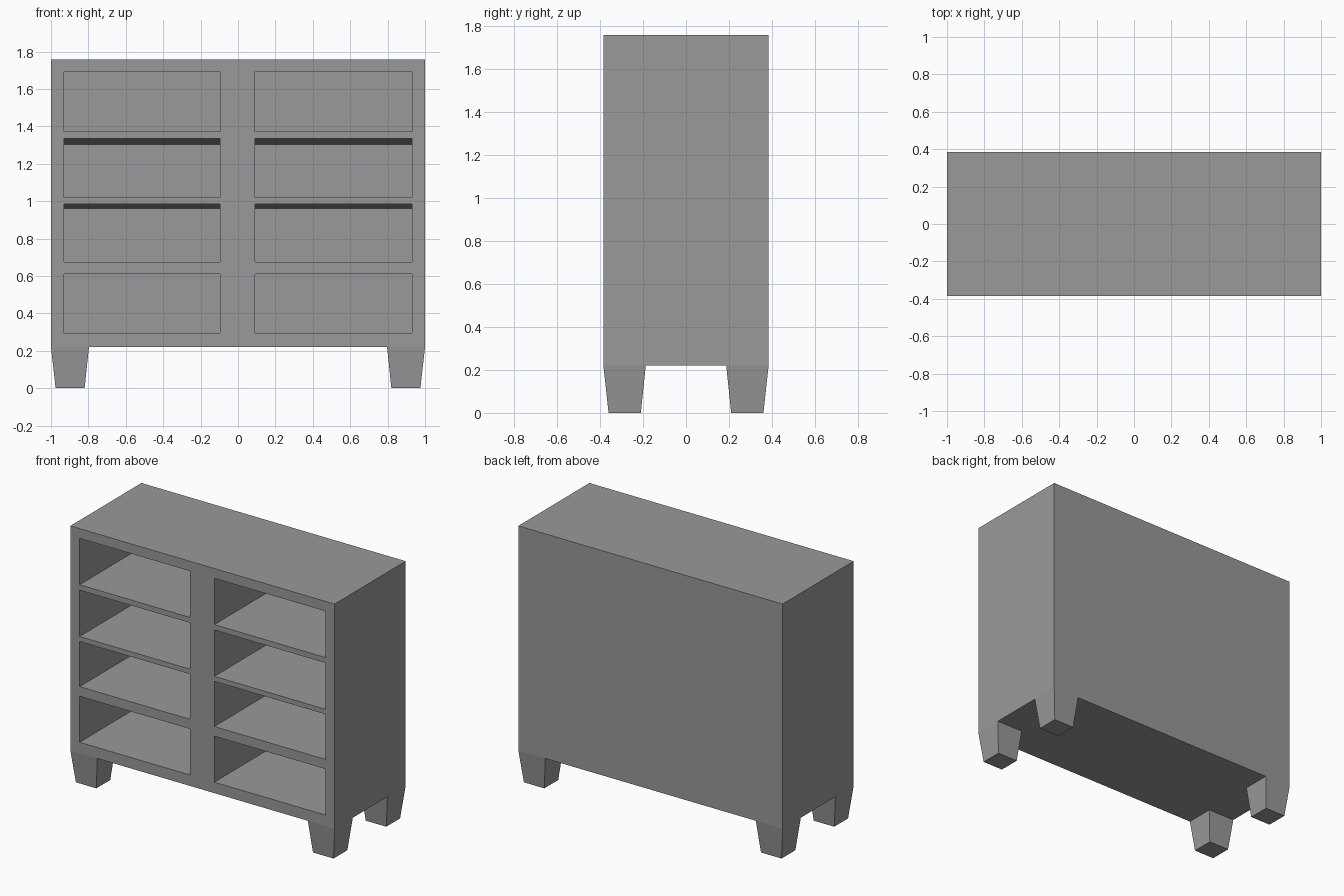
import bpy
import bmesh

default = bpy.data.objects.get("Cube")
if default:
    bpy.data.objects.remove(default, do_unlink=True)

W, D = 1.0, 0.384          # half width and half depth
BASE, TOP = 0.22, 1.757    # underside and top of the cabinet
BACK = 0.31                # inner face of the back panel

grey = bpy.data.materials.new("grey")
grey.use_nodes = True
colour = (0.32, 0.32, 0.32, 1)
grey.diffuse_color = colour
grey.node_tree.nodes["Principled BSDF"].inputs["Base Color"].default_value = colour


def add_prism(bm, start, end):
    """Closed solid between two matching loops of four points."""
    a = [bm.verts.new(p) for p in start]
    b = [bm.verts.new(p) for p in end]
    bm.faces.new(a)
    bm.faces.new(b)
    for i in range(4):
        j = (i + 1) % 4
        bm.faces.new((a[i], a[j], b[j], b[i]))


def rect_z(x0, x1, y0, y1, z):
    return [(x0, y0, z), (x1, y0, z), (x1, y1, z), (x0, y1, z)]


def rect_y(x0, x1, z0, z1, y):
    return [(x0, y, z0), (x1, y, z0), (x1, y, z1), (x0, y, z1)]


def make_object(name, prisms):
    bm = bmesh.new()
    for start, end in prisms:
        add_prism(bm, start, end)
    bmesh.ops.recalc_face_normals(bm, faces=bm.faces)
    mesh = bpy.data.meshes.new(name)
    bm.to_mesh(mesh)
    bm.free()
    mesh.materials.append(grey)
    obj = bpy.data.objects.new(name, mesh)
    bpy.context.collection.objects.link(obj)
    return obj


# Cabinet body
body = make_object("cabinet_body", [
    (rect_z(-W, W, -D, D, BASE), rect_z(-W, W, -D, D, TOP))])

# Cubby openings: floor, ceiling at the front, drop of the ceiling at the back
rows = [(1.373, 1.69, 0), (1.019, 1.336, 0.036),
        (0.676, 0.985, 0.028), (0.295, 0.61, 0)]
front = -D - 0.05
cubbies = []
for x0, x1 in ((-0.93, -0.095), (0.09, 0.93)):
    for floor, ceiling, drop in rows:
        # extend the slope past the front so it meets the front face exactly
        lift = drop * (-D - front) / (BACK + D)
        cubbies.append((rect_y(x0, x1, floor, ceiling + lift, front),
                        rect_y(x0, x1, floor, ceiling - drop, BACK)))
cutter = make_object("cubby_cutter", cubbies)
cutter.hide_render = True

# Cut the cubbies and bake the result
cut = body.modifiers.new("cubbies", "BOOLEAN")
cut.operation = "DIFFERENCE"
cut.solver = "EXACT"
cut.object = cutter
graph = bpy.context.evaluated_depsgraph_get()
body_mesh = bpy.data.meshes.new_from_object(body.evaluated_get(graph))
body.modifiers.clear()
body.data = body_mesh
bpy.data.objects.remove(cutter, do_unlink=True)

# Tapered legs, one in each corner
for side, sx in (("left", 1), ("right", -1)):
    for end, sy in (("front", -1), ("back", 1)):
        foot = rect_z(sx * 0.82, sx * 0.975, sy * 0.21, sy * 0.36, 0)
        head = rect_z(sx * 0.797, sx * W, sy * 0.187, sy * D, BASE)
        make_object(f"{end}_{side}_leg", [(foot, head)])
